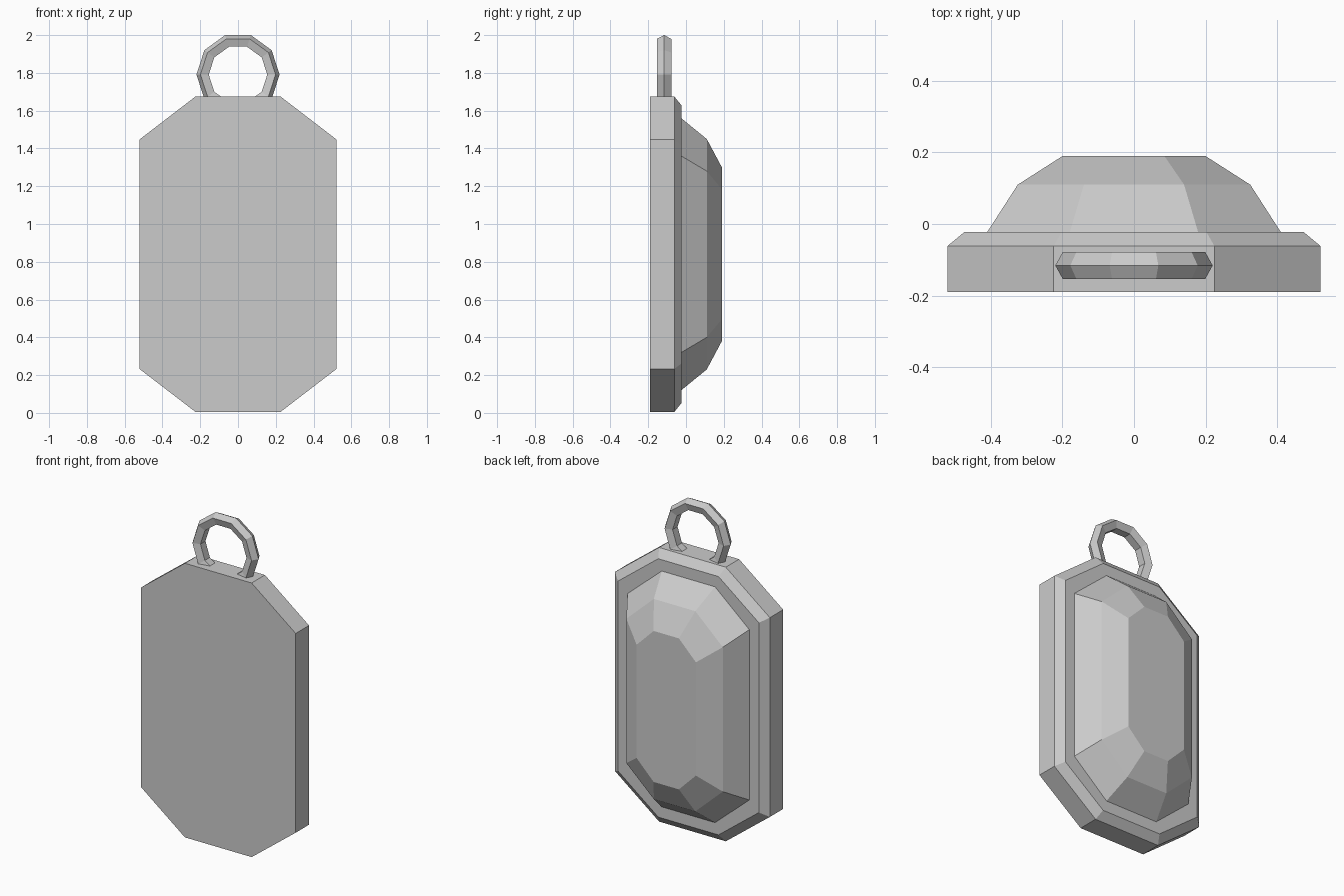
import bpy, bmesh, math

if "Cube" in bpy.data.objects:
    bpy.data.objects.remove(bpy.data.objects["Cube"])

MID_Z = 0.84  # height of the middle of the plate and gem


def make_object(name, rings, close_loop=False, cap_start=True, cap_end=True):
    """Skin a list of equal-length point rings with flat quads."""
    bm = bmesh.new()
    loops = [[bm.verts.new(p) for p in ring] for ring in rings]
    pairs = list(zip(loops, loops[1:]))
    if close_loop:
        pairs.append((loops[-1], loops[0]))
    n = len(loops[0])
    for a, b in pairs:
        for i in range(n):
            j = (i + 1) % n
            bm.faces.new((a[i], a[j], b[j], b[i]))
    if not close_loop:
        if cap_start:
            bm.faces.new(loops[0])
        if cap_end:
            bm.faces.new(loops[-1])
    bmesh.ops.recalc_face_normals(bm, faces=bm.faces)
    mesh = bpy.data.meshes.new(name)
    bm.to_mesh(mesh)
    bm.free()
    obj = bpy.data.objects.new(name, mesh)
    bpy.context.collection.objects.link(obj)
    return obj


def octagon(y, half_x, corner_x, half_z, corner_z):
    """Tall octagon at depth y: flat widths and heights plus cut corners."""
    quarter = [(half_x, corner_z), (corner_x, half_z)]
    right = [(x, -z) for x, z in reversed(quarter)] + quarter
    outline = right + [(-x, z) for x, z in reversed(right)]
    return [(x, y, MID_Z + z) for x, z in outline]


# Backing plate with a bevelled rear edge
make_object("backing_plate", [
    octagon(-0.19, 0.522, 0.225, 0.835, 0.607),
    octagon(-0.062, 0.522, 0.225, 0.835, 0.607),
    octagon(-0.023, 0.475, 0.203, 0.787, 0.578),
])

# Step-cut gem sitting on the plate
make_object("gem", [
    octagon(-0.025, 0.412, 0.18, 0.72, 0.52),
    octagon(0.11, 0.325, 0.14, 0.61, 0.44),
    octagon(0.19, 0.20, 0.085, 0.46, 0.345),
])

# Hanging loop: ten segments with a five-sided section (radius, depth)
section = [(0.22, 0), (0.199, 0.038), (0.155, 0.024),
           (0.155, -0.024), (0.199, -0.038)]
loop_rings = []
for k in range(10):
    a = math.radians(36 * k)
    loop_rings.append([(r * math.cos(a), -0.116 + d, 1.791 + r * math.sin(a))
                       for r, d in section])
make_object("hanging_loop", loop_rings, close_loop=True)
